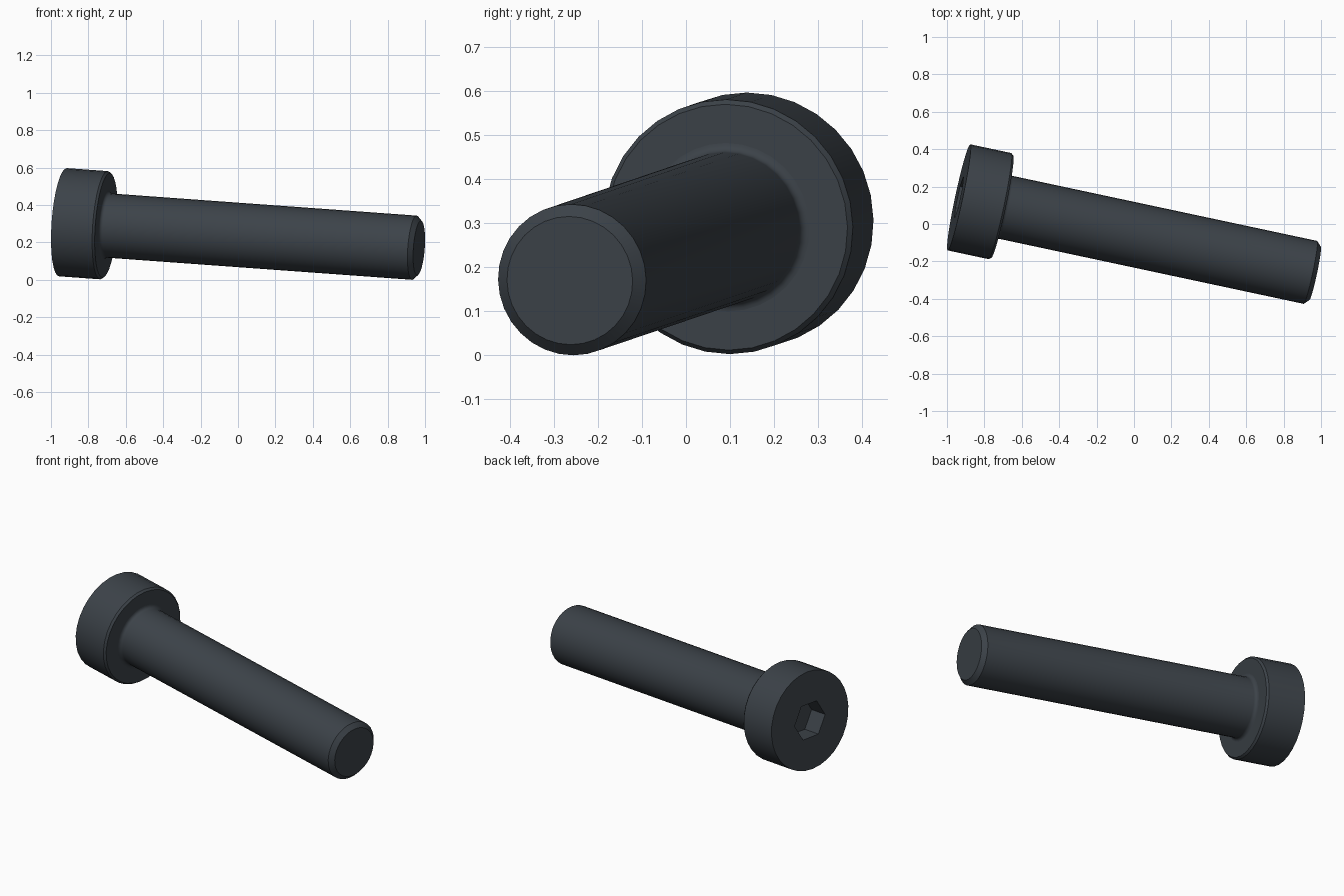
import bpy, bmesh, math
from mathutils import Vector, Matrix

cube = bpy.data.objects.get("Cube")
if cube:
    bpy.data.objects.remove(cube, do_unlink=True)

# Dark steel finish
steel = bpy.data.materials.new("dark_steel")
steel.use_nodes = True
colour = (0.045, 0.055, 0.066, 1)
steel.diffuse_color = colour
steel.node_tree.nodes["Principled BSDF"].inputs["Base Color"].default_value = colour

# The bolt lies tilted: local +Z runs from the socket face to the tip
start = Vector((-0.936, 0.1425, 0.308))
axis = Vector((0.968, -0.264, 0.17)) - start
LENGTH = axis.length
z = axis.normalized()
x = Vector((0, 0, 1)).cross(z).normalized()
y = z.cross(x)
placement = Matrix.Translation(start) @ Matrix((x, y, z)).transposed().to_4x4()


def lathe(name, profile, sides, turn=0.0):
    """Revolve (radius, height) points about local Z and cap both ends."""
    bm = bmesh.new()
    rings = []
    for r, h in profile:
        angles = [turn + math.tau * i / sides for i in range(sides)]
        rings.append([bm.verts.new((r * math.cos(a), r * math.sin(a), h)) for a in angles])
    for low, high in zip(rings, rings[1:]):
        for i in range(sides):
            j = (i + 1) % sides
            bm.faces.new((low[i], low[j], high[j], high[i]))
    bm.faces.new(rings[0][::-1])
    bm.faces.new(rings[-1])
    mesh = bpy.data.meshes.new(name)
    bm.to_mesh(mesh)
    bm.free()
    mesh.materials.append(steel)
    obj = bpy.data.objects.new(name, mesh)
    bpy.context.collection.objects.link(obj)
    obj.matrix_world = placement
    return obj


def smooth(obj):
    bpy.ops.object.select_all(action="DESELECT")
    obj.select_set(True)
    bpy.context.view_layer.objects.active = obj
    bpy.ops.object.shade_smooth_by_angle(angle=math.radians(30))


# Cylindrical head with a chamfered underside
HEAD, R_HEAD, R_SHAFT = 0.237, 0.29, 0.172
head = lathe("head", [(R_HEAD, 0), (R_HEAD, HEAD - 0.012), (R_HEAD - 0.01, HEAD)], 32)

# Hexagonal drive socket
cutter = lathe("socket_cutter", [(0.115, -0.1), (0.115, 0.11)], 6)
cutter.hide_render = True
cutter.hide_viewport = True
cutter.display_type = "WIRE"
smooth(head)
cut = head.modifiers.new("hex_socket", "BOOLEAN")
cut.operation = "DIFFERENCE"
cut.solver = "EXACT"
cut.object = cutter
bpy.context.view_layer.update()
bpy.ops.object.modifier_apply(modifier=cut.name)
bpy.data.objects.remove(cutter, do_unlink=True)
smooth(head)

# Shaft with a fillet under the head and a chamfered tip
FILLET = 0.02
fillet = [(R_SHAFT + FILLET * (1 - math.sin(a)), HEAD + FILLET * (1 - math.cos(a)))
          for a in (math.pi / 2 * i / 5 for i in range(6))]
shaft = lathe("shaft", [(R_SHAFT + FILLET, HEAD - 0.02), *fillet,
                        (R_SHAFT, LENGTH - 0.025), (R_SHAFT - 0.026, LENGTH)], 32)
smooth(shaft)
